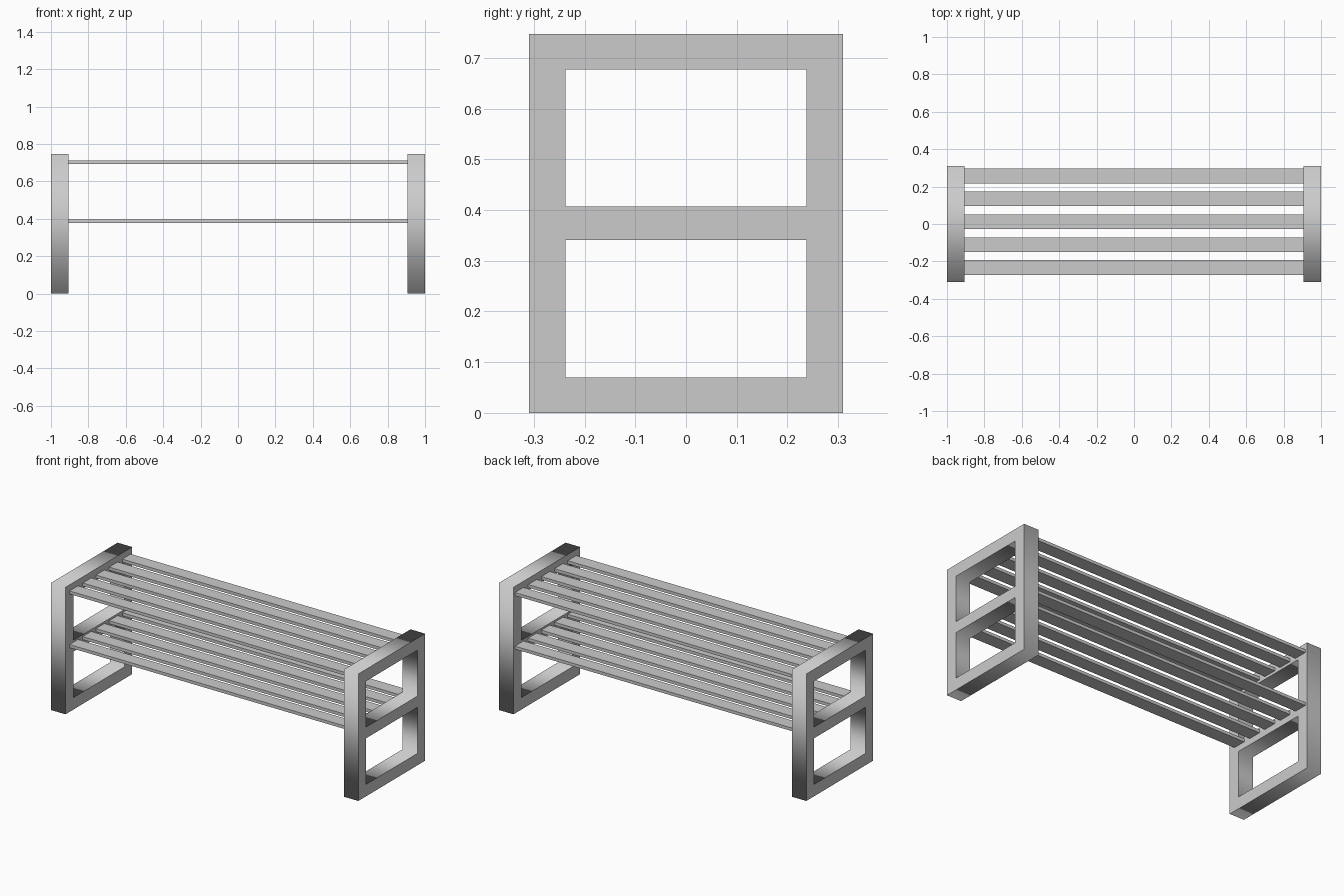
import bpy
from math import pi

if "Cube" in bpy.data.objects:
    bpy.data.objects.remove(bpy.data.objects["Cube"])

FRAME_W = 0.095     # frame depth along x
HALF_Y, HEIGHT = 0.31, 0.747
INNER_Y = 0.238
SLAT_LEN = 2 * (1 - FRAME_W)


def rect(curve, x0, x1, y0, y1):
    s = curve.splines.new('POLY')
    s.points.add(3)
    for p, (x, y) in zip(s.points, [(x0, y0), (x1, y0), (x1, y1), (x0, y1)]):
        p.co = (x, y, 0, 1)
    s.use_cyclic_u = True


def end_frame(name, x):
    # Outer rectangle with two window openings, extruded along x
    c = bpy.data.curves.new(name, 'CURVE')
    c.dimensions = '2D'
    c.fill_mode = 'BOTH'
    c.extrude = FRAME_W / 2
    rect(c, -HALF_Y, HALF_Y, 0, HEIGHT)
    rect(c, -INNER_Y, INNER_Y, 0.07, 0.341)
    rect(c, -INNER_Y, INNER_Y, 0.407, 0.677)
    ob = bpy.data.objects.new(name, c)
    ob.location.x = x
    ob.rotation_euler = (pi / 2, 0, pi / 2)
    bpy.context.collection.objects.link(ob)
    bpy.ops.object.select_all(action='DESELECT')
    ob.select_set(True)
    bpy.context.view_layer.objects.active = ob
    bpy.ops.object.convert(target='MESH')


def box(name, loc, size):
    bpy.ops.mesh.primitive_cube_add(size=1, location=loc)
    ob = bpy.context.object
    ob.name = name
    ob.scale = size
    bpy.ops.object.transform_apply(location=False, rotation=False, scale=True)


# End frames
end_frame("left_end_frame", -1 + FRAME_W / 2)
end_frame("right_end_frame", 1 - FRAME_W / 2)

# Two shelves of five slats
for shelf, z in (("lower", 0.387), ("upper", 0.702)):
    for i in range(5):
        box(f"{shelf}_slat_{i + 1}", (0, -0.233 + 0.1225 * i, z),
            (SLAT_LEN, 0.079, 0.018))
